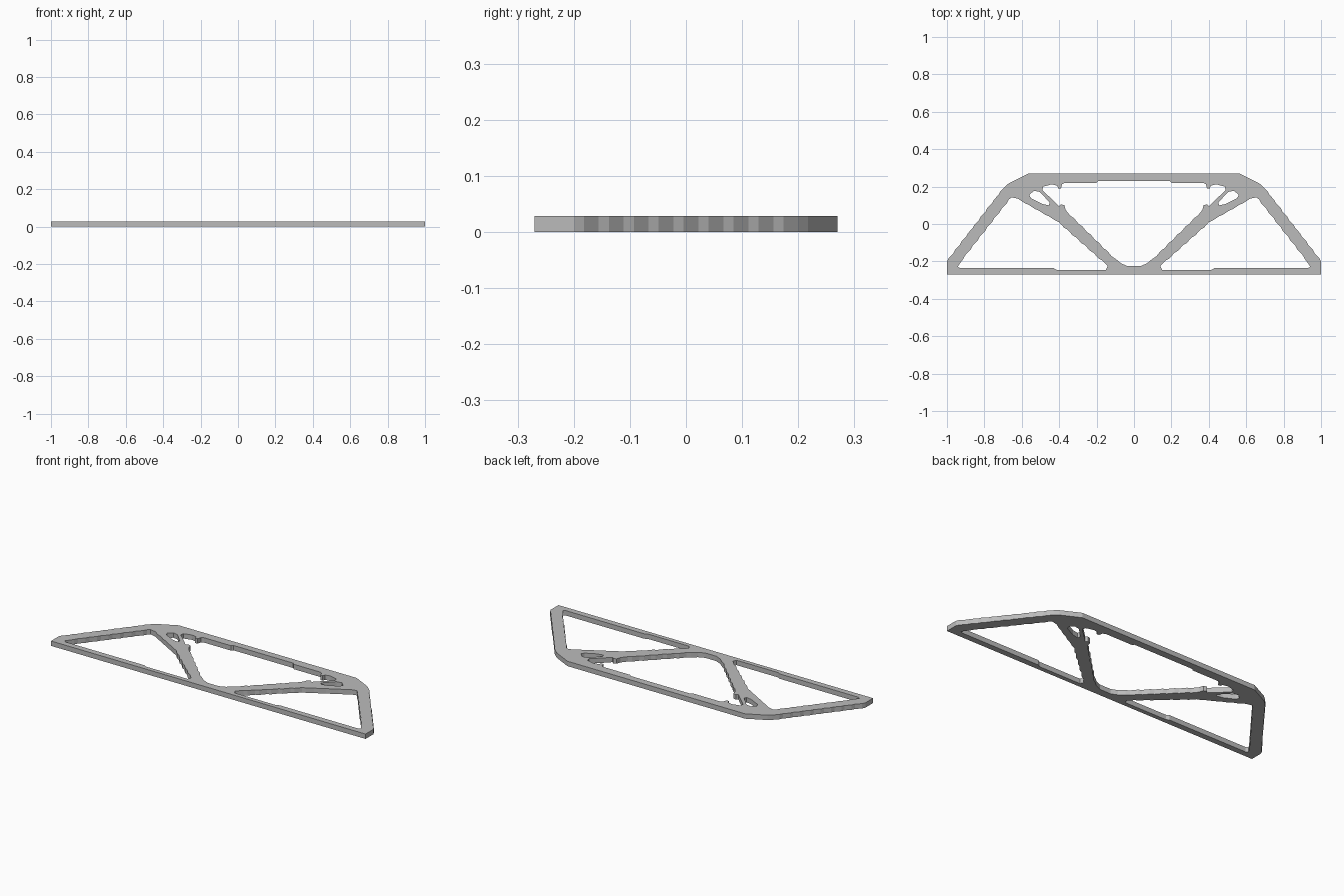
import bpy
import bmesh
from mathutils import Vector

if "Cube" in bpy.data.objects:
    bpy.data.objects.remove(bpy.data.objects["Cube"], do_unlink=True)

THICKNESS = 0.028


def stepped(a, b, count, size=0.005):
    """Slightly stair-stepped edge from a to b, without the end point b."""
    a, b = Vector(a), Vector(b)
    side = (b - a).normalized().orthogonal() * size
    points = []
    for i in range(count):
        points.append(a.lerp(b, i / count))
        points.append(a.lerp(b, (i + 0.35) / count) + side)
    return [tuple(p) for p in points]


def mirrored(points):
    return [(-x, y) for x, y in points]


def closed_half(points):
    """Complete a left-hand half contour with its mirror image."""
    return points + mirrored(points)[::-1]


def add_loop(curve, points):
    spline = curve.splines.new('POLY')
    spline.points.add(len(points) - 1)
    for point, (x, y) in zip(spline.points, points):
        point.co = (x, y, 0, 1)
    spline.use_cyclic_u = True


# Outer edge with sloped end legs
outer = closed_half(
    [(-1, -0.27)] + stepped((-1, -0.2), (-0.69, 0.2), 9, 0.004)
    + [(-0.69, 0.2), (-0.67, 0.217), (-0.565, 0.27)])

# Middle opening, including the notched pockets beside the upper joints
middle = closed_half(
    [(-0.035, -0.225), (-0.07, -0.21)]
    + stepped((-0.1, -0.185), (-0.365, 0.075), 6)
    + [(-0.365, 0.075), (-0.372, 0.1), (-0.39, 0.105), (-0.4, 0.095),
       (-0.425, 0.12), (-0.49, 0.18), (-0.485, 0.2), (-0.44, 0.212),
       (-0.41, 0.205), (-0.405, 0.19), (-0.39, 0.19), (-0.385, 0.212),
       (-0.37, 0.22), (-0.2, 0.22), (-0.19, 0.23)])

# Triangular side opening
triangle = (
    [(-0.943, -0.228), (-0.93, -0.236), (-0.43, -0.236), (-0.415, -0.245),
     (-0.15, -0.245), (-0.14, -0.225)]
    + stepped((-0.17, -0.195), (-0.4, 0.01), 5)
    + stepped((-0.4, 0.01), (-0.62, 0.135), 4, 0.003)
    + [(-0.62, 0.135), (-0.655, 0.143)]
    + stepped((-0.67, 0.13), (-0.94, -0.215), 7, 0.004))

# Small opening under the thin brace
brace_gap = [(-0.535, 0.178), (-0.56, 0.155), (-0.55, 0.137), (-0.49, 0.107),
             (-0.455, 0.1), (-0.45, 0.115), (-0.505, 0.172)]

# Flat plate cut from all contours
curve = bpy.data.curves.new("truss_frame_profile", 'CURVE')
curve.dimensions = '2D'
curve.fill_mode = 'BOTH'
curve.extrude = THICKNESS / 2
for loop in (outer, middle, triangle, mirrored(triangle),
             brace_gap, mirrored(brace_gap)):
    add_loop(curve, loop)
source = bpy.data.objects.new("truss_frame_source", curve)
bpy.context.collection.objects.link(source)
bpy.context.view_layer.update()
depsgraph = bpy.context.evaluated_depsgraph_get()
mesh = bpy.data.meshes.new_from_object(source.evaluated_get(depsgraph))
bpy.data.objects.remove(source, do_unlink=True)

# Weld the plate into one flat-shaded solid standing on the ground
bm = bmesh.new()
bm.from_mesh(mesh)
bmesh.ops.remove_doubles(bm, verts=bm.verts, dist=0.0001)
bmesh.ops.translate(bm, verts=bm.verts, vec=(0, 0, THICKNESS / 2))
bmesh.ops.recalc_face_normals(bm, faces=bm.faces)
for face in bm.faces:
    face.smooth = False
    face.material_index = 0
bm.to_mesh(mesh)
bm.free()

# Plain grey finish
grey = bpy.data.materials.new("plain_grey")
grey.use_nodes = True
grey.diffuse_color = (0.5, 0.5, 0.5, 1)
grey.node_tree.nodes["Principled BSDF"].inputs["Base Color"].default_value = (0.5, 0.5, 0.5, 1)
mesh.materials.clear()
mesh.materials.append(grey)

frame = bpy.data.objects.new("truss_frame", mesh)
bpy.context.collection.objects.link(frame)
